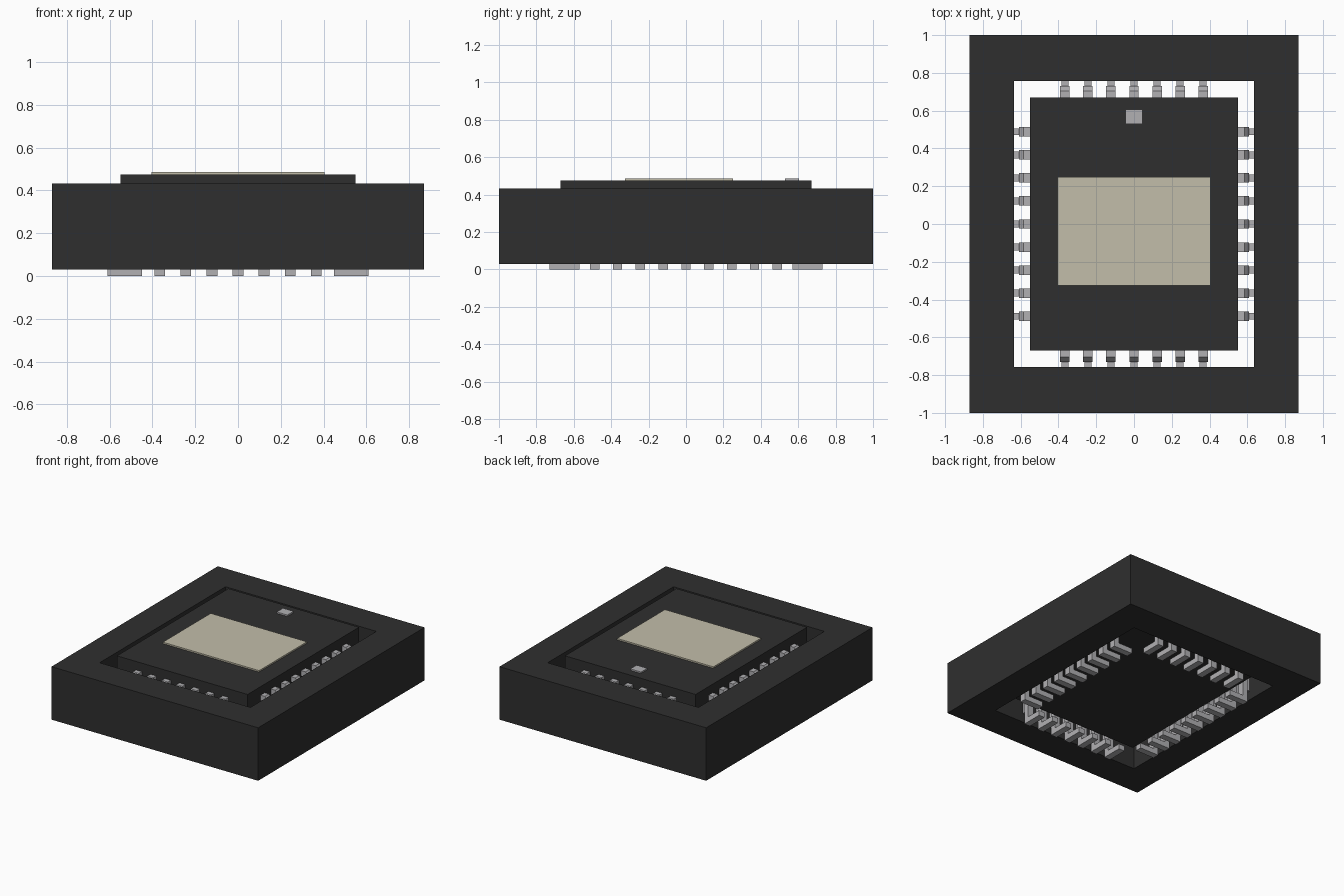
import bpy
import bmesh
from math import pi
from mathutils import Matrix

cube = bpy.data.objects.get("Cube")
if cube:
    bpy.data.objects.remove(cube, do_unlink=True)


def material(name, rgb):
    mat = bpy.data.materials.new(name)
    mat.use_nodes = True
    mat.diffuse_color = (*rgb, 1)
    shader = next(n for n in mat.node_tree.nodes if n.type == 'BSDF_PRINCIPLED')
    shader.inputs["Base Color"].default_value = (*rgb, 1)
    return mat


black = material("black plastic", (0.028, 0.028, 0.028))
metal = material("grey metal", (0.44, 0.435, 0.45))
cream = material("cream label", (0.54, 0.51, 0.40))


def finish(name, bm, mat):
    bmesh.ops.recalc_face_normals(bm, faces=bm.faces)
    mesh = bpy.data.meshes.new(name)
    bm.to_mesh(mesh)
    bm.free()
    mesh.materials.append(mat)
    obj = bpy.data.objects.new(name, mesh)
    bpy.context.collection.objects.link(obj)
    return obj


def box(name, x, y, z, mat):
    """Box from pairs of limits along each axis."""
    bm = bmesh.new()
    bmesh.ops.create_cube(bm, size=1)
    for v in bm.verts:
        for axis, (low, high) in enumerate((x, y, z)):
            v.co[axis] = low if v.co[axis] < 0 else high
    return finish(name, bm, mat)


def extrude_profile(bm, points, width, matrix):
    """Extrude an outline in the outward/up plane to a centred width."""
    face = bm.faces.new([bm.verts.new((d, -width / 2, z)) for d, z in points])
    side = bmesh.ops.extrude_face_region(bm, geom=[face])["geom"]
    new = [g for g in side if isinstance(g, bmesh.types.BMVert)]
    bmesh.ops.translate(bm, vec=(0, width, 0), verts=new)
    bmesh.ops.transform(bm, matrix=matrix, verts=list(face.verts) + new)


# Socket frame: rectangular ring
def ring(name, outer, inner, low, high, mat):
    bm = bmesh.new()
    signs = ((-1, -1), (1, -1), (1, 1), (-1, 1))
    loops = [[bm.verts.new((sx * w, sy * h, z)) for sx, sy in signs]
             for (w, h), z in ((outer, low), (outer, high), (inner, high), (inner, low))]
    for a, b in zip(loops, loops[1:] + loops[:1]):
        for i in range(4):
            j = (i + 1) % 4
            bm.faces.new((a[i], a[j], b[j], b[i]))
    return finish(name, bm, mat)


ring("socket_frame", (0.87, 1), (0.635, 0.757), 0.03, 0.433, black)

# Chip body, label and orientation mark
box("chip_body", (-0.55, 0.55), (-0.67, 0.67), (0.13, 0.475), black)
box("top_label", (-0.405, 0.405), (-0.325, 0.25), (0.47, 0.486), cream)
box("orientation_mark", (-0.045, 0.045), (0.53, 0.605), (0.47, 0.486), metal)

# Pins: foot, upright leg and shoulder, with a narrow outer contact
# Distances are measured from the chip edge
LEAD = ((-0.1, 0), (0.06, 0), (0.06, 0.38), (0.035, 0.41), (-0.01, 0.41),
        (-0.01, 0.37), (0.02, 0.37), (0.02, 0.04), (-0.1, 0.04))
CONTACT = ((0.055, 0.1), (0.09, 0.1), (0.09, 0.36), (0.055, 0.36))
PITCH = 0.122

rows = (("left_pins", 0, 0.55, 9), ("back_pins", pi / 2, 0.67, 7),
        ("right_pins", pi, 0.55, 9), ("front_pins", -pi / 2, 0.67, 7))
for name, angle, edge, count in rows:
    bm = bmesh.new()
    for i in range(count):
        along = (i - (count - 1) / 2) * PITCH
        place = Matrix.Rotation(angle, 4, 'Z') @ Matrix.Translation((edge, along, 0))
        extrude_profile(bm, LEAD, 0.05, place)
        extrude_profile(bm, CONTACT, 0.036, place)
    finish(name, bm, metal)
